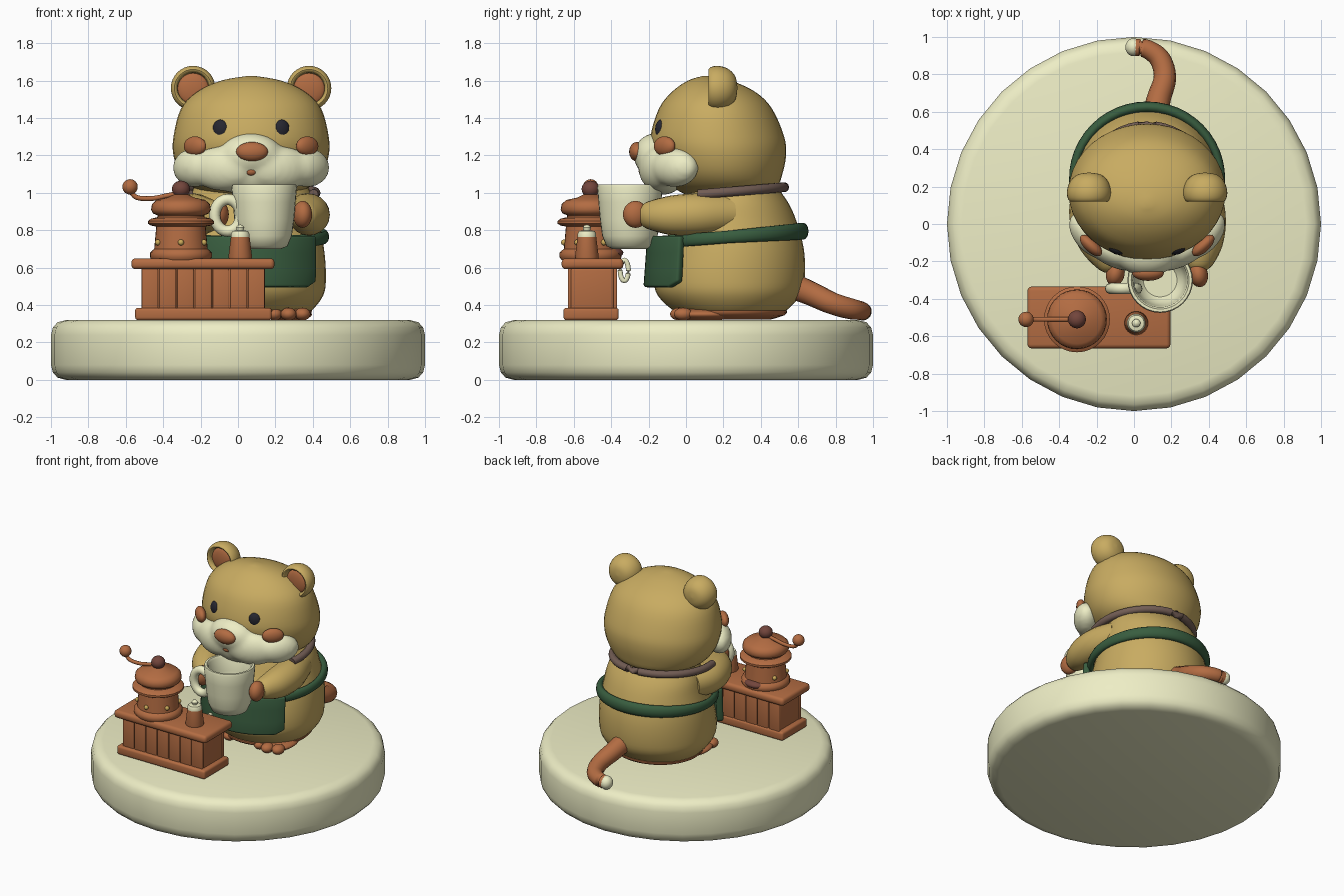
import bpy, bmesh, math
from mathutils import Matrix, Vector, Euler

if "Cube" in bpy.data.objects:
    bpy.data.objects.remove(bpy.data.objects["Cube"])


def material(name, c):
    m = bpy.data.materials.new(name)
    m.diffuse_color = (*c, 1)
    m.use_nodes = True
    m.node_tree.nodes["Principled BSDF"].inputs["Base Color"].default_value = m.diffuse_color
    return m


TAN = material("tan", (.58, .41, .12))
CREAM = material("cream", (.85, .85, .56))
RUST = material("rust", (.45, .15, .055))
GREEN = material("green", (.04, .11, .05))
DARK = material("dark_brown", (.17, .06, .045))
TAUPE = material("taupe", (.17, .11, .09))
BLACK = material("black", (.02, .02, .03))
GOLD = material("gold", (.6, .4, .1))
CX = 0.07  # centre line of the animal


def finish(name, bm, mat):
    bmesh.ops.recalc_face_normals(bm, faces=bm.faces)
    me = bpy.data.meshes.new(name)
    bm.to_mesh(me)
    bm.free()
    me.materials.append(mat)
    o = bpy.data.objects.new(name, me)
    bpy.context.collection.objects.link(o)
    return o


def balls(name, items, mat, seg=24):
    """Ellipsoids in one object: (centre, radii[, z rotation])"""
    bm = bmesh.new()
    for c, r, *rot in items:
        m = (Matrix.Translation(c) @ Euler((0, 0, rot[0] if rot else 0)).to_matrix().to_4x4()
             @ Matrix.Diagonal((*r, 1)))
        bmesh.ops.create_uvsphere(bm, u_segments=seg, v_segments=seg * 2 // 3, radius=1, matrix=m)
    return finish(name, bm, mat)


def spline(pts, k):
    out = []
    for i in range(len(pts) - 1):
        p = [Vector(pts[min(max(i + j, 0), len(pts) - 1)]) for j in (-1, 0, 1, 2)]
        for s in range(k):
            t = s / k
            out.append(.5 * (2 * p[1] + (p[2] - p[0]) * t + (2 * p[0] - 5 * p[1] + 4 * p[2] - p[3]) * t * t
                             + (3 * p[1] - p[0] - 3 * p[2] + p[3]) * t ** 3))
    return out + [Vector(pts[-1])]


def skin(name, rings, mat, closed=False):
    bm = bmesh.new()
    vs = [[bm.verts.new(p) for p in r] for r in rings]
    n = len(vs[0])
    for i in range(len(vs) if closed else len(vs) - 1):
        a, b = vs[i], vs[(i + 1) % len(vs)]
        for j in range(n):
            bm.faces.new((a[j], a[(j + 1) % n], b[(j + 1) % n], b[j]))
    if not closed:
        bm.faces.new(vs[0])
        bm.faces.new(vs[-1])
    return finish(name, bm, mat)


def circle(n=32):
    return [(math.cos(2 * math.pi * i / n), math.sin(2 * math.pi * i / n)) for i in range(n)]


def loft(name, secs, mat, k=4):
    """Sections: (z, half width, y front, y back)"""
    return skin(name, [[(CX + rx * c, (y0 + y1) / 2 + (y1 - y0) / 2 * s, z) for c, s in circle(40)]
                       for z, rx, y0, y1 in spline(secs, k)], mat)


def lathe(name, prof, at, mat, k=1, axis_y=False):
    rings = []
    for p in (spline(prof, k) if k > 1 else prof):
        r, h = max(p[0], .001), p[1]
        rings.append([Vector((r * c, h, r * s) if axis_y else (r * c, r * s, h)) + Vector(at)
                      for c, s in circle()])
    return skin(name, rings, mat)


def tube(name, pts, mat, k=6, n=14, flat=1, closed=False):
    """Swept path: (x, y, z, radius); flat squeezes it sideways"""
    path = pts if closed else spline(pts, k)
    rings, m = [], len(path)
    for i, p in enumerate(path):
        a, b = (path[i - 1], path[(i + 1) % m]) if closed else (path[max(i - 1, 0)], path[min(i + 1, m - 1)])
        d = (Vector(b[:3]) - Vector(a[:3])).normalized()
        ref = Vector((0, 1, 0)) if abs(d.y) < .1 and flat == 1 else Vector((0, 0, 1))
        u = d.cross(ref).normalized()
        v = u.cross(d)
        rings.append([Vector(p[:3]) + (u * c * flat + v * s) * p[3] for c, s in circle(n)])
    return skin(name, rings, mat, closed)


def box(name, x0, x1, y0, y1, z0, z1, mat, bev=.015):
    bm = bmesh.new()
    bmesh.ops.create_cube(bm, size=1, matrix=Matrix.Translation(((x0 + x1) / 2, (y0 + y1) / 2, (z0 + z1) / 2))
                          @ Matrix.Diagonal((x1 - x0, y1 - y0, z1 - z0, 1)))
    bmesh.ops.bevel(bm, geom=bm.edges[:], offset=bev, segments=3, profile=.5, affect='EDGES')
    return finish(name, bm, mat)


# Round base
lathe("base", [(.92, 0), (.965, .012), (.99, .04), (1, .08), (1, .24), (.99, .28), (.965, .308), (.92, .32)],
      (0, 0, 0), CREAM)

# Body, underside, head
loft("body", [(.33, .22, .05, .42), (.36, .31, -.05, .52), (.45, .385, -.15, .61), (.55, .4, -.17, .635),
              (.7, .39, -.13, .63), (.85, .36, -.06, .59), (.95, .34, -.02, .545), (1.04, .3, .02, .48)], TAN)
loft("body_underside", [(.322, .24, .02, .45), (.345, .31, -.06, .525), (.37, .325, -.075, .54),
                        (.38, .3, -.04, .5)], RUST, 2)
loft("head", [(.99, .2, 0, .4), (1.03, .31, -.07, .485), (1.1, .38, -.13, .515), (1.2, .415, -.175, .535),
              (1.3, .415, -.19, .525), (1.45, .375, -.145, .46), (1.54, .29, -.075, .37),
              (1.6, .16, .01, .24), (1.625, .02, .09, .13)], TAN)

# Cream lower face: blended cheek and muzzle forms
mask = balls("muzzle_mask", [((CX, -.16, 1.2), (.17, .12, .12)), ((CX, -.12, 1.09), (.24, .11, .1))]
             + [((CX + s * .15, -.15, 1.13), (.18, .09, .12), s * .35) for s in (-1, 1)]
             + [((CX + s * .3, -.06, 1.135), (.15, .09, .105), s * .85) for s in (-1, 1)], CREAM)
rm = mask.modifiers.new("blend", 'REMESH')
rm.mode, rm.voxel_size, rm.use_smooth_shade = 'VOXEL', .016, True
sm = mask.modifiers.new("soften", 'SMOOTH')
sm.factor, sm.iterations = .5, 8

# Face details
balls("eyes", [((CX + s * .163, -.132, 1.34), (.046, .03, .052), s * .4) for s in (-1, 1)], BLACK)
balls("blush", [((CX + s * .3, -.115, 1.25), (.075, .035, .052), s * .75) for s in (-1, 1)], RUST)
balls("nose", [((.075, -.262, 1.22), (.085, .042, .052))], RUST)
balls("mouth", [((CX, -.235, 1.115), (.03, .018, .022))], RUST)

# Ears with a hollow front
for s, side in ((-1, "left"), (1, "right")):
    at = (CX + s * .31, .195, 1.56)
    lathe(side + "_ear", [(0, .08), (.06, .07), (.1, .035), (.118, -.015), (.115, -.055), (.1, -.075),
                          (.085, -.06), (.075, -.03), (0, -.02)], at, TAN, 3, True)
    balls(side + "_inner_ear", [((at[0] - .0, at[1] - .035, at[2] - .005), (.085, .025, .085))], RUST)

# Collar across the back of the neck
tube("collar", [(CX + .345 * math.cos(a), .16 + .365 * math.sin(a), 1 + .03 * math.sin(a), .026)
                for a in [math.radians(d) for d in range(-15, 200, 15)]], TAUPE, 2)

# Arms and paws
for name, s, pts, paw in (
        ("right", 1, [(.33, .24, .89, .1), (.375, .07, .885, .112), (.375, -.08, .88, .105), (.35, -.2, .88, .075),
                      (.345, -.24, .88, .05)], (.345, -.27, .885)),
        ("left", -1, [(-.2, .24, .89, .1), (-.235, .07, .885, .112), (-.2, -.08, .88, .105), (-.13, -.2, .88, .075),
                      (-.11, -.24, .88, .05)], (-.1, -.265, .885))):
    tube(name + "_arm", pts, TAN, n=20)
    balls(name + "_paw", [(paw, (.05, .068, .072), s * .2)], RUST)

# Feet with toes
for s, side in ((-1, "left"), (1, "right")):
    x = CX + s * .2
    balls(side + "_foot", [((x, .1, .35), (.125, .16, .035))]
          + [((x + d * .075, -.035 + abs(d) * .02, .352), (.042, .05, .034)) for d in (-1, 0, 1)], RUST)

# Tail
tube("tail", [(.1, .5, .53, .075), (.13, .66, .465, .065), (.165, .78, .41, .06), (.14, .88, .38, .056),
              (.07, .935, .37, .05), (.0, .945, .366, .046)], RUST)
balls("tail_tip", [((-.002, .945, .366), (.044, .048, .048))], CREAM)

# Apron: belt and curved bib
belt = []
for i in range(48):
    a = 2 * math.pi * i / 48
    b = max(math.sin(a), 0)
    belt.append((CX + .395 * math.cos(a), .235 + .39 * math.sin(a), .765 + .03 * math.sin(a), .034 + .012 * b))
tube("apron_belt", belt, GREEN, flat=.65, closed=True)
bm = bmesh.new()
cols = []
for i in range(17):
    t = -1 + i / 8
    x = .335 * t
    f = math.sqrt(1 - (x / .425) ** 2)
    cut = .03 if abs(t) == 1 else 0
    cols.append([bm.verts.new((CX + x, .25 - (.455 - .02 * h) * f, .495 + cut + (.275 - cut) * h))
                 for h in (0, .33, .67, 1)])
for a, b in zip(cols, cols[1:]):
    for j in range(3):
        bm.faces.new((a[j], b[j], b[j + 1], a[j + 1]))
bib = finish("apron_bib", bm, GREEN)
so = bib.modifiers.new("thick", 'SOLIDIFY')
so.thickness, so.offset = .045, 0
bv = bib.modifiers.new("round", 'BEVEL')
bv.width, bv.segments = .014, 3

# Mug and handle
lathe("mug", [(0, .7), (.09, .7), (.125, .715), (.148, .77), (.16, .86), (.168, .95), (.175, 1.03), (.17, 1.045),
              (.155, 1.045), (.145, 1.03), (.138, .93), (.12, .84), (.09, .81), (0, .81)], (.14, -.3, 0), CREAM)
tube("mug_handle", [(-.055 + .07 * math.cos(a), -.345, .88 + .085 * math.sin(a), .03)
                    for a in [math.tau * i / 24 for i in range(24)]], CREAM, closed=True)

# Counter with slats front and back
box("counter_plinth", -.55, .18, -.655, -.36, .32, .385, RUST)
box("counter_core", -.51, .145, -.62, -.385, .37, .6, RUST)
box("counter_top", -.57, .195, -.665, -.335, .592, .65, RUST, .022)
for i in range(7):
    x = -.515 + i * .095
    for y, side in ((-.632, "front"), (-.388, "back")):
        box(f"{side}_slat_{i}", x, x + .088, y, y + .02, .375, .598, RUST, .006)

# Coffee grinder
G = (-.305, -.51, 0)
lathe("grinder", [(0, .64), (.155, .64), (.165, .655), (.165, .68), (.15, .695), (.143, .7), (.132, .82), (.16, .825),
                  (.176, .835), (.176, .85), (.16, .862), (.125, .87), (.125, .88), (.15, .89), (.16, .91),
                  (.155, .94), (.13, .962), (.07, .975), (.04, .99), (0, .99)], G, RUST)
balls("grinder_knob", [((-.305, -.51, 1.02), (.048, .048, .045))], DARK)
tube("grinder_crank", [(-.305, -.51, 1.0, .013), (-.38, -.51, .985, .013), (-.46, -.51, .97, .013),
                       (-.54, -.51, .975, .013), (-.575, -.51, 1.01, .013)], RUST, n=10)
balls("crank_handle", [((-.577, -.51, 1.032), (.041, .041, .041))], RUST)
balls("grinder_studs", [((G[0] + .142 * math.cos(a), G[1] + .142 * math.sin(a), .735), (.016, .016, .016))
                        for a in [math.radians(d) for d in (-150, -90, -30, 30, 150)]], GOLD, 12)
balls("grinder_drawer_pull", [((-.3, -.385, .68), (.075, .05, .028))], DARK)

# Shaker on the counter
lathe("shaker", [(0, .645), (.06, .645), (.063, .66), (.05, .765), (0, .765)], (.012, -.53, 0), RUST)
lathe("shaker_cap", [(0, .76), (.05, .76), (.05, .78), (.042, .795), (.018, .8), (.022, .815), (.012, .828),
                     (0, .83)], (.012, -.53, 0), CREAM)

# Small loop hung on the rear of the counter
tube("hanging_loop", [(.0, -.33 + .022 * math.cos(a), .585 + .055 * math.sin(a), .014)
                      for a in [math.tau * i / 20 for i in range(20)]], CREAM, n=10, closed=True)

# Smooth shading, keeping hard edges
for o in bpy.context.collection.objects:
    bpy.ops.object.select_all(action='DESELECT')
    o.select_set(True)
    bpy.context.view_layer.objects.active = o
    bpy.ops.object.shade_smooth_by_angle(angle=math.radians(45))
